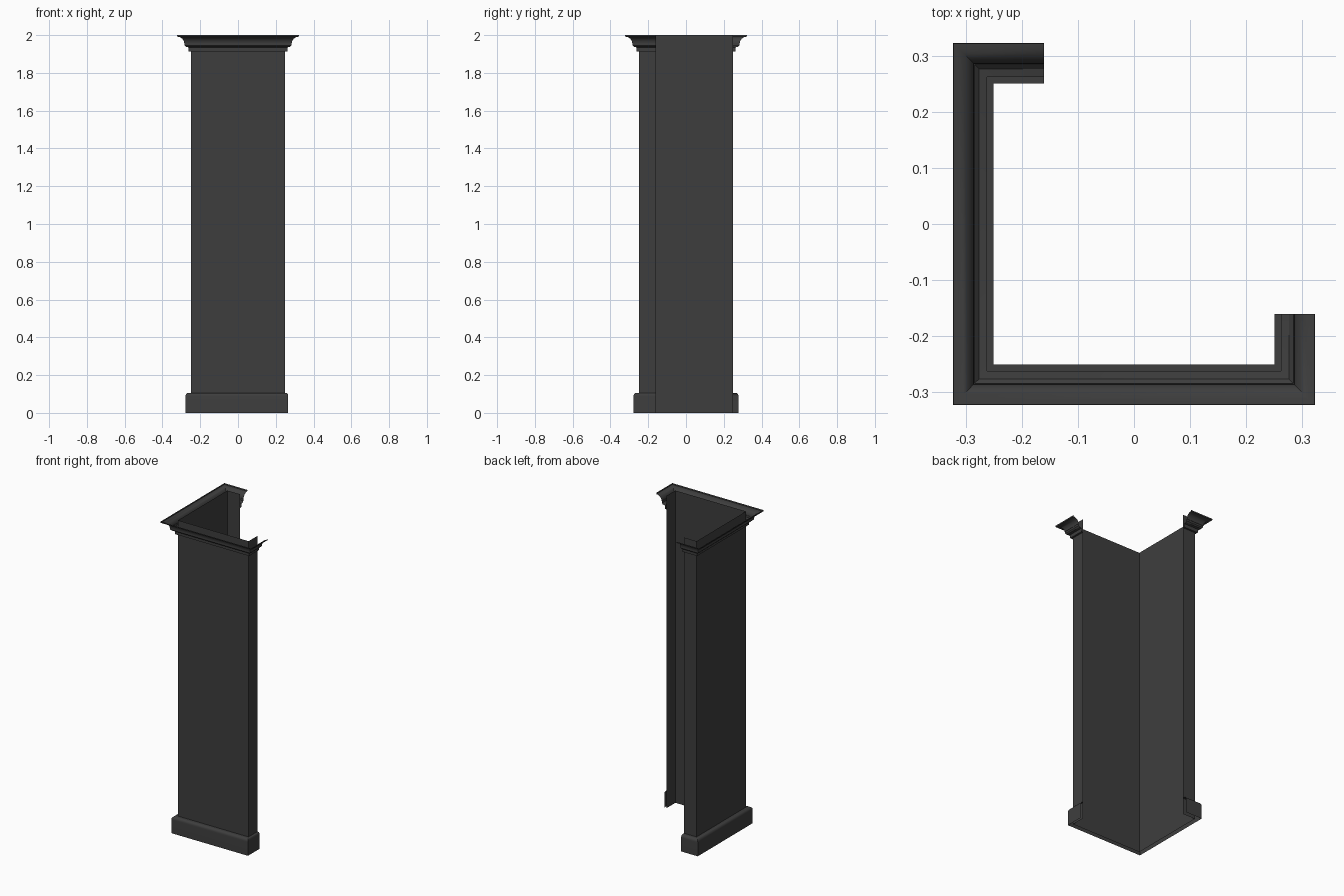
import bpy
import bmesh
import math

cube = bpy.data.objects.get("Cube")
if cube:
    bpy.data.objects.remove(cube, do_unlink=True)

HALF = 0.25   # half width of the shaft
END = 0.16    # where the short returns stop

charcoal = bpy.data.materials.new("charcoal_paint")
charcoal.use_nodes = True
colour = (0.048, 0.048, 0.048, 1)
charcoal.diffuse_color = colour
bsdf = charcoal.node_tree.nodes["Principled BSDF"]
bsdf.inputs["Base Color"].default_value = colour
bsdf.inputs["Roughness"].default_value = 0.7


def plan(d, left_scale):
    """Open, mitred plan path pushed out from the shaft by d."""
    p = HALF + d
    q = HALF + d * left_scale
    return [(q, -END), (q, -p), (-p, -p), (-p, p), (-END, p)]


def sweep(name, profile, left_scale=1.0):
    """Sweep an (offset, height) profile, bottom to top, along the plan."""
    bm = bmesh.new()
    rings = [[bm.verts.new((x, y, z)) for x, y in plan(d, left_scale)]
             for d, z in profile]
    for low, high in zip(rings, rings[1:]):
        for i in range(len(low) - 1):
            bm.faces.new((low[i], high[i], high[i + 1], low[i + 1]))
    mesh = bpy.data.meshes.new(name)
    bm.to_mesh(mesh)
    bm.free()
    mesh.materials.append(charcoal)
    obj = bpy.data.objects.new(name, mesh)
    bpy.context.collection.objects.link(obj)
    bpy.ops.object.select_all(action='DESELECT')
    obj.select_set(True)
    bpy.context.view_layer.objects.active = obj
    bpy.ops.object.shade_smooth_by_angle(angle=math.radians(30))
    return obj


def arc(centre, rx, rz, start, stop, steps=6):
    """Quarter-curve points for a moulding profile."""
    angles = [math.radians(start + (stop - start) * i / steps)
              for i in range(steps + 1)]
    return [(centre[0] + rx * math.cos(a), centre[1] + rz * math.sin(a))
            for a in angles]


# Thin panels of the shaft
sweep("shaft_panels", [(0, 0), (0, 2)])

# Skirting with a rounded shoulder; the left return is slimmer
sweep("base_skirting",
      [(0.028, 0)] + arc((0.012, 0.088), 0.016, 0.018, 0, 90) + [(0, 0.106)],
      left_scale=0.55)

# Stepped cornice with a cove flaring to the top edge
sweep("crown_cornice",
      [(0, 1.913), (0.012, 1.913), (0.012, 1.935), (0.026, 1.938), (0.033, 1.945), (0.033, 1.957)]
      + arc((0.072, 1.957), 0.037, 0.035, 180, 90) + [(0.073, 2)])
